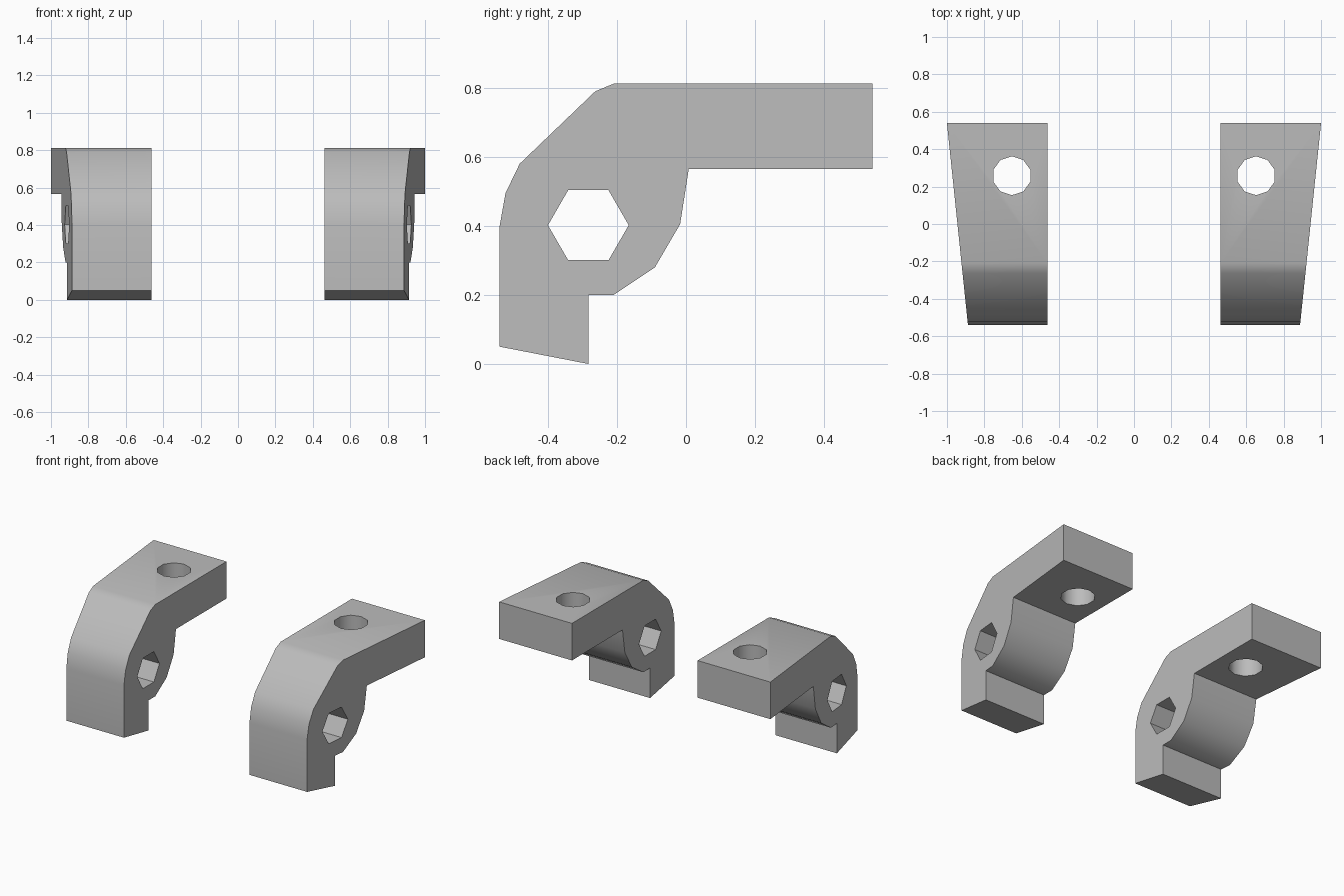
import bpy
import bmesh
from math import radians
from mathutils import Matrix

cube = bpy.data.objects.get("Cube")
if cube:
    bpy.data.objects.remove(cube, do_unlink=True)

grey = bpy.data.materials.new("plain grey")
grey.use_nodes = True
colour = (0.5, 0.5, 0.5, 1)
grey.diffuse_color = colour
grey.node_tree.nodes["Principled BSDF"].inputs["Base Color"].default_value = colour

# Side outline of the hooked bracket (y, z)
OUTLINE = [(-.54, .05), (-.54, .40), (-.523, .495), (-.482, .58), (-.263, .79),
           (-.21, .812), (.54, .812), (.54, .565), (.008, .565), (-.017, .405),
           (-.09, .28), (-.21, .20), (-.283, .20), (-.283, 0)]
INNER = 0.463


def outer_x(y):
    """The outer side flares towards the back."""
    return 0.944 + 0.104 * y


def add_object(name, bm):
    bmesh.ops.recalc_face_normals(bm, faces=bm.faces)
    mesh = bpy.data.meshes.new(name)
    bm.to_mesh(mesh)
    bm.free()
    mesh.materials.append(grey)
    obj = bpy.data.objects.new(name, mesh)
    bpy.context.collection.objects.link(obj)
    return obj


def prism_cutter(name, sides, radius, matrix):
    bm = bmesh.new()
    bmesh.ops.create_cone(bm, cap_ends=True, segments=sides, radius1=radius,
                          radius2=radius, depth=1.5, matrix=matrix)
    obj = add_object(name, bm)
    obj.hide_render = True
    return obj


def bracket(name, side):
    bm = bmesh.new()
    inner = [bm.verts.new((side * INNER, y, z)) for y, z in OUTLINE]
    outer = [bm.verts.new((side * outer_x(y), y, z)) for y, z in OUTLINE]
    bm.faces.new(inner)
    bm.faces.new(outer)
    for i in range(len(OUTLINE)):
        j = (i + 1) % len(OUTLINE)
        bm.faces.new((inner[i], inner[j], outer[j], outer[i]))
    obj = add_object(name, bm)

    # Hexagonal pivot hole through the sides, round bolt hole through the top
    cutters = [
        prism_cutter("pivot_cutter", 6, 0.117,
                     Matrix.Translation((side * 0.7, -0.283, 0.402))
                     @ Matrix.Rotation(radians(90), 4, 'Y')
                     @ Matrix.Rotation(radians(90), 4, 'Z')
                     @ Matrix.Rotation(radians(90), 4, 'Z')),
        prism_cutter("bolt_cutter", 10, 0.104,
                     Matrix.Translation((side * 0.653, 0.258, 0.7))),
    ]
    bpy.ops.object.select_all(action='DESELECT')
    obj.select_set(True)
    bpy.context.view_layer.objects.active = obj
    for cutter in cutters:
        mod = obj.modifiers.new("hole", 'BOOLEAN')
        mod.operation = 'DIFFERENCE'
        mod.solver = 'EXACT'
        mod.object = cutter
        bpy.ops.object.modifier_apply(modifier=mod.name)
        bpy.data.objects.remove(cutter, do_unlink=True)
    bpy.ops.object.shade_smooth_by_angle(angle=radians(37))


bracket("left_bracket", 1)
bracket("right_bracket", -1)
